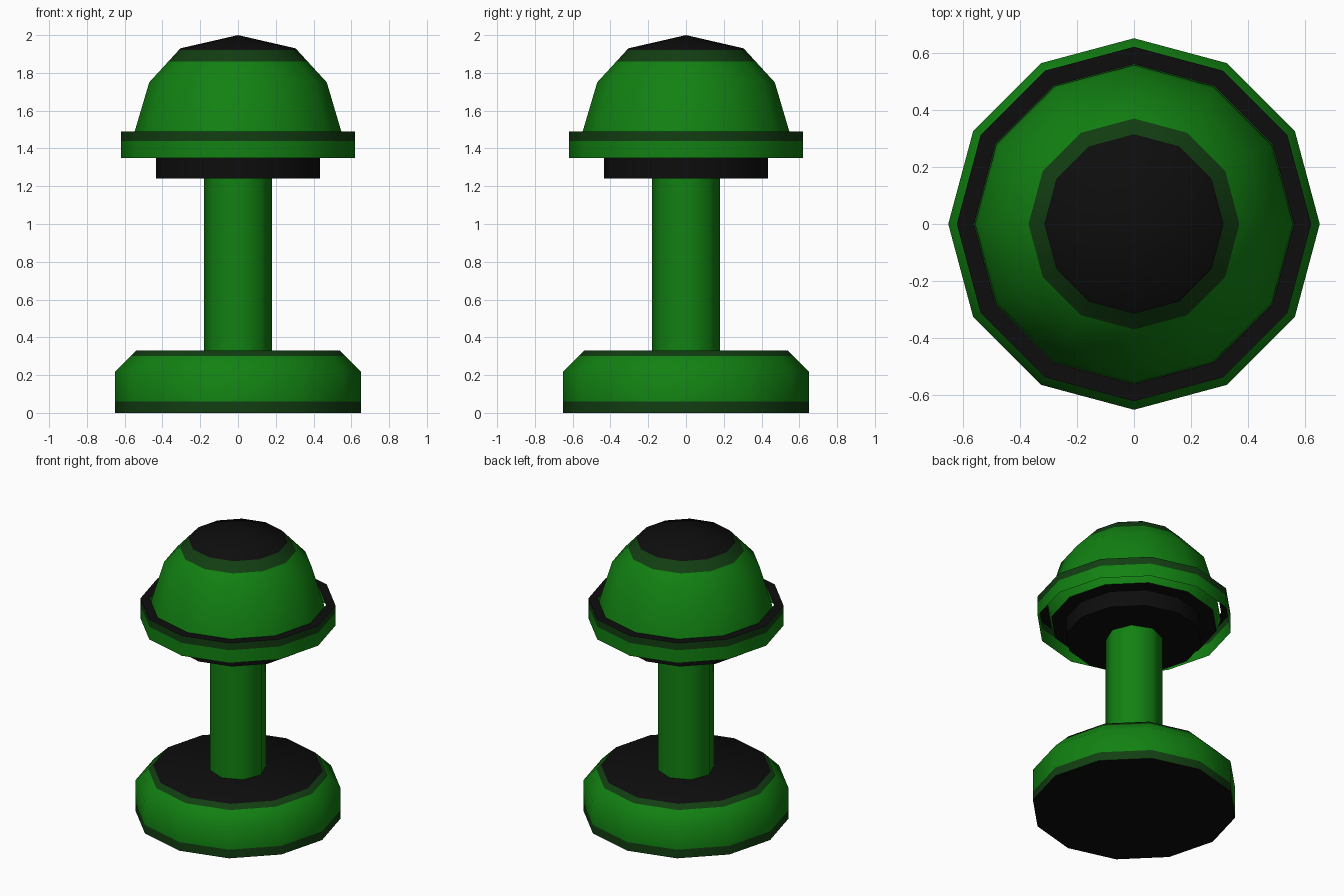
import bpy, math

if "Cube" in bpy.data.objects:
    bpy.data.objects.remove(bpy.data.objects["Cube"])


def material(name, rgb):
    m = bpy.data.materials.new(name)
    m.diffuse_color = (*rgb, 1.0)
    m.use_nodes = True
    m.node_tree.nodes["Principled BSDF"].inputs["Base Color"].default_value = m.diffuse_color
    return m


MATS = [material("green", (0.006, 0.22, 0.006)),
        material("dark_green", (0.006, 0.048, 0.006)),
        material("black", (0.004, 0.004, 0.004))]
GREEN, DARK, BLACK = 0, 1, 2


def lathe(name, sides, profile, colours):
    """Spin (radius, z) points around z; one colour per profile segment."""
    verts, rings, faces, slots = [], [], [], []
    for r, z in profile:
        n = 1 if r == 0 else sides
        rings.append([len(verts) + i for i in range(n)])
        verts += [(r * math.cos(2 * math.pi * i / sides),
                   r * math.sin(2 * math.pi * i / sides), z) for i in range(n)]
    for a, b, c in zip(rings, rings[1:], colours):
        for i in range(sides):
            j = (i + 1) % sides
            quad = [a[i % len(a)], a[j % len(a)], b[j % len(b)], b[i % len(b)]]
            faces.append(list(dict.fromkeys(quad)))
            slots.append(c)
    mesh = bpy.data.meshes.new(name)
    mesh.from_pydata(verts, [], faces)
    for m in MATS:
        mesh.materials.append(m)
    for p, s in zip(mesh.polygons, slots):
        p.material_index = s
    ob = bpy.data.objects.new(name, mesh)
    bpy.context.collection.objects.link(ob)
    bpy.ops.object.select_all(action='DESELECT')
    ob.select_set(True)
    bpy.context.view_layer.objects.active = ob
    bpy.ops.object.shade_smooth_by_angle(angle=math.radians(50))
    return ob


# Chamfered foot with dark bands and black top and bottom
lathe("base", 12,
      [(0, 0), (0.65, 0), (0.65, 0.06), (0.65, 0.22), (0.57, 0.30), (0.54, 0.33), (0, 0.33)],
      [BLACK, DARK, GREEN, GREEN, DARK, BLACK])

# Eight-sided stem
lathe("stem", 8, [(0.18, 0.32), (0.18, 1.25)], [GREEN])

# Black collar under the cap
lathe("collar", 12, [(0, 1.24), (0.435, 1.24), (0.435, 1.36)], [BLACK, BLACK])

# Rim hanging around the cap, open underneath
lathe("rim", 12,
      [(0.62, 1.35), (0.62, 1.44), (0.62, 1.49), (0.56, 1.49)],
      [GREEN, DARK, BLACK])

# Domed cap with dark band and black crown
lathe("cap", 12,
      [(0, 1.352), (0.53, 1.352), (0.557, 1.44), (0.547, 1.49), (0.47, 1.75),
       (0.369, 1.86), (0.314, 1.92), (0.305, 1.93), (0, 2.0)],
      [BLACK, GREEN, GREEN, GREEN, GREEN, DARK, BLACK, BLACK])
